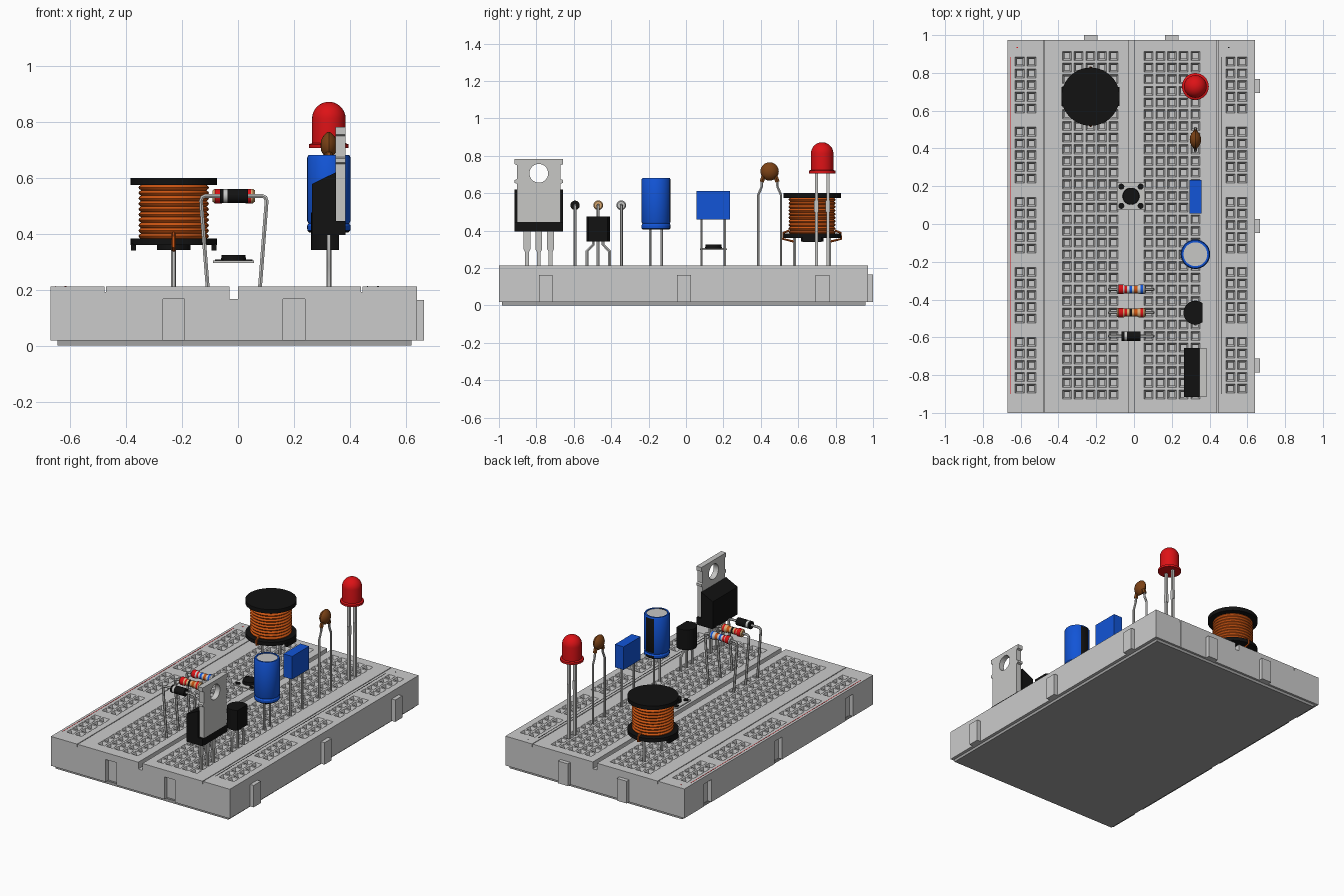
import bpy, bmesh, math
from mathutils import Matrix, Vector

if "Cube" in bpy.data.objects:
    bpy.data.objects.remove(bpy.data.objects["Cube"])


def mat(name, r, g, b):
    m = bpy.data.materials.new(name)
    m.diffuse_color = (r, g, b, 1)
    m.use_nodes = True
    m.node_tree.nodes["Principled BSDF"].inputs["Base Color"].default_value = m.diffuse_color
    return m


GREY = mat("board_grey", .6, .6, .6)
BASE = mat("backing_grey", .36, .36, .36)
BLACK = mat("black", .006, .006, .006)
RED = mat("red", .72, .006, .008)
BLUE = mat("blue", .006, .09, .68)
COPPER = mat("copper", .6, .09, .006)
BROWN = mat("brown", .2, .055, .008)
TAN = mat("tan", .7, .4, .17)
METAL = mat("metal", .57, .57, .56)


def finish(name, bm, mats):
    bmesh.ops.remove_doubles(bm, verts=bm.verts[:], dist=1e-5)
    bmesh.ops.recalc_face_normals(bm, faces=bm.faces[:])
    me = bpy.data.meshes.new(name)
    bm.to_mesh(me)
    bm.free()
    for m in mats:
        me.materials.append(m)
    o = bpy.data.objects.new(name, me)
    bpy.context.collection.objects.link(o)
    return o


def prism(name, pts, plane, a, b, m):
    """Outline in a plane, extruded from a to b along the remaining axis."""
    put = {"xz": lambda p, t: (p[0], t, p[1]), "yz": lambda p, t: (t, p[0], p[1]),
           "xy": lambda p, t: (p[0], p[1], t)}[plane]
    bm = bmesh.new()
    lo, hi = [[bm.verts.new(put(p, t)) for p in pts] for t in (a, b)]
    bm.faces.new(lo)
    bm.faces.new(hi)
    for i in range(len(pts)):
        j = (i + 1) % len(pts)
        bm.faces.new((lo[i], lo[j], hi[j], hi[i]))
    return finish(name, bm, [m])


def box(name, x0, x1, y0, y1, z0, z1, m):
    return prism(name, [(x0, y0), (x1, y0), (x1, y1), (x0, y1)], "xy", z0, z1, m)


def lathe(name, prof, loc, mats, idx=None, axis="z", n=32):
    """Revolve (radius, height) points; idx gives a material per segment."""
    bm = bmesh.new()
    rot = Matrix.Rotation(math.pi / 2, 4, "Y") if axis == "x" else Matrix()
    rings = [[bm.verts.new(Vector(loc) + rot @ Vector((r * math.cos(2 * math.pi * k / n),
              r * math.sin(2 * math.pi * k / n), h))) for k in range(n)] for r, h in prof]
    for s in range(len(prof) - 1):
        for k in range(n):
            j = (k + 1) % n
            f = bm.faces.new((rings[s][k], rings[s][j], rings[s + 1][j], rings[s + 1][k]))
            f.material_index = idx[s] if idx else 0
    return finish(name, bm, mats)


def tube(name, pts, r, m):
    cu = bpy.data.curves.new(name, "CURVE")
    cu.dimensions = "3D"
    cu.bevel_depth, cu.bevel_resolution, cu.use_fill_caps = r, 1, True
    sp = cu.splines.new("POLY")
    sp.points.add(len(pts) - 1)
    for p, q in zip(sp.points, pts):
        p.co = (*q, 1)
    cu.materials.append(m)
    o = bpy.data.objects.new(name, cu)
    bpy.context.collection.objects.link(o)
    bpy.ops.object.select_all(action="DESELECT")
    o.select_set(True)
    bpy.context.view_layer.objects.active = o
    bpy.ops.object.convert(target="MESH")


def cut(o, cutter):
    md = o.modifiers.new("cut", "BOOLEAN")
    md.operation, md.object, md.solver = "DIFFERENCE", cutter, "EXACT"
    bpy.context.view_layer.objects.active = o
    bpy.ops.object.modifier_apply(modifier="cut")
    bpy.data.objects.remove(cutter)


# Breadboard strips with funnel-shaped square sockets
P, YC, TOP, LOW = .0618, -.006, .212, .018


def strip(name, x0, x1, cols, rows):
    xs = [x0] + [c + s * .024 for c in cols for s in (-1, 1)] + [x1]
    ys = [-1.0] + [r + s * .024 for r in rows for s in (-1, 1)] + [.974]
    bm = bmesh.new()
    v = [[bm.verts.new((x, y, TOP)) for y in ys] for x in xs]
    for i in range(len(xs) - 1):
        for j in range(len(ys) - 1):
            ring = [v[i][j], v[i + 1][j], v[i + 1][j + 1], v[i][j + 1]]
            if i % 2 and j % 2:
                cx, cy = (xs[i] + xs[i + 1]) / 2, (ys[j] + ys[j + 1]) / 2
                for d in (.02, .1):
                    new = [bm.verts.new((cx + a * .014, cy + b * .014, TOP - d))
                           for a, b in ((-1, -1), (1, -1), (1, 1), (-1, 1))]
                    for k in range(4):
                        q = (k + 1) % 4
                        bm.faces.new((ring[k], ring[q], new[q], new[k]))
                    ring = new
            bm.faces.new(ring)
    edges = [e for e in bm.edges if e.is_boundary]
    ext = bmesh.ops.extrude_edge_only(bm, edges=edges)["geom"]
    for g in ext:
        if isinstance(g, bmesh.types.BMVert):
            g.co.z = LOW
    bmesh.ops.holes_fill(bm, edges=[e for e in bm.edges if e.is_boundary], sides=0)
    return finish(name, bm, [GREY])


main_rows = [YC + (i - 14.5) * P for i in range(30)]
rail_rows = [YC + g * 6 * P + k * P for g in range(-2, 3) for k in range(-2, 3)]
left_rail = strip("left_rail", -.67, -.478, (-.605, -.543), rail_rows)
left_half = strip("left_half", -.473, -.03, [-.015 - P * (5.5 - i) for i in range(5)], main_rows)
right_half = strip("right_half", 0, .44, [-.015 + P * (1.5 + i) for i in range(5)], main_rows)
strip("right_rail", .445, .64, (.511, .573), rail_rows)
box("centre_groove", -.03, 0, -1, .974, LOW, .167, GREY)
box("backing_sheet", -.645, .62, -.985, .96, 0, .02, BASE)
for x0 in (-.478, .44):
    box("seam_fill", x0, x0 + .005, -.999, .973, LOW, TOP - .02, GREY)

# Joining tabs (back, right) and matching slots (front, left)
for half, x in ((left_half, -.23), (right_half, .2)):
    box("back_tab", x - .036, x + .036, .97, 1.0, LOW, .165, GREY)
    cut(half, box("slot_cutter", x - .039, x + .039, -1.1, -.972, -.1, .166, GREY))
for y in (-.75, -.01, .73):
    box("side_tab", .635, .666, y - .037, y + .037, LOW, .163, GREY)
    cut(left_rail, box("slot_cutter", -.8, -.643, y - .039, y + .039, -.1, .166, GREY))

# Painted rail lines and marks
for x, mx, m in ((-.652, -.617, RED), (.463, .501, BLACK)):
    box("rail_line", x - .0015, x + .0015, -.9, .885, TOP, TOP + .001, m)
    box("rail_mark", mx - .004, mx + .004, .931, .936, TOP, TOP + .001, m)

# Axial parts: two resistors and a diode
X0, AX = -.015, .535
bar = [(0, -.076), (.02, -.076), (.026, -.068), (.026, -.042), (.021, -.034), (.021, -.022), (.021, -.01),
       (.021, .004), (.021, .016), (.021, .034), (.026, .042), (.026, .05), (.026, .062), (.026, .068),
       (.02, .076), (0, .076)]
bands = [0, 0, 0, 0, 1, 0, 2, 0, 3, 0, 0, 4, 0, 0, 0]
bands[2] = 1
lathe("tan_resistor", bar, (X0, YC - 7.5 * P, AX), [TAN, RED, BLACK, COPPER, RED], bands, "x", 20)
lathe("pale_resistor", bar, (X0, YC - 5.5 * P, AX), [METAL, RED, BLUE, COPPER, BLUE], bands, "x", 20)
lathe("diode", [(0, -.05), (.025, -.05), (.025, -.036), (.025, -.022), (.025, .05), (0, .05)],
      (X0, YC - 9.5 * P, AX), [BLACK, METAL], [0, 0, 1, 0, 0], "x", 20)
for k, e in ((5.5, .07), (7.5, .07), (9.5, .045)):
    for s in (-1, 1):
        y = YC - k * P
        tube("axial_lead", [(X0 + s * a, y, z) for a, z in
             ((e, AX), (.103, AX), (.113, .53), (.117, .518), (.116, .5), (.093, .2))], .008, METAL)

CX = .325
# Power transistor with drilled metal tab
ty = -.787
prism("power_body", [(.264, .396), (.384, .396), (.384, .445), (.35, .445), (.35, .62), (.264, .578)],
      "xz", ty - .13, ty + .13, BLACK)
half = [(.117, .445), (.117, .65), (.13, .655), (.13, .67), (.117, .675), (.117, .75), (.13, .755), (.13, .782)]
tab = prism("power_tab", [(ty + a, z) for a, z in half] + [(ty - a, z) for a, z in half[::-1]],
            "yz", .348, .384, METAL)
cut(tab, lathe("hole_cutter", [(0, .2), (.05, .2), (.05, .5), (0, .5)], (0, ty, .706), [METAL], axis="x"))
for s in (-1, 0, 1):
    y = ty + s * .063
    prism("power_leg", [(y - .018, .4), (y - .018, .3), (y - .01, .285), (y - .01, .2), (y + .01, .2),
                        (y + .01, .285), (y + .018, .3), (y + .018, .4)], "yz", CX - .006, CX + .006, METAL)

# Small transistor
ty = YC - 7.5 * P
arc = [math.radians(54 + 252 * i / 20) for i in range(21)]
prism("small_transistor", [(CX + .063 * math.cos(a), ty + .063 * math.sin(a)) for a in arc],
      "xy", .342, .476, BLACK)
for s in (-1, 0, 1):
    tube("transistor_leg", [(CX, ty + s * a, z) for a, z in
         ((.026, .36), (.026, .325), (.06, .29), (.06, .2))], .009, METAL)


def legs(name, yc, off, z):
    for s in (-1, 1):
        tube(name, [(CX, yc + s * off, z), (CX, yc + s * off, .2)], .0075, METAL)


# Electrolytic capacitor with a black stripe
can = lathe("round_capacitor", [(0, .405), (.07, .405), (.077, .412), (.078, .428), (.073, .437), (.078, .447),
            (.078, .672), (.073, .681), (.063, .681), (.063, .677), (0, .677)], (CX, -.16, 0),
            [BLUE, BLACK, METAL], [1, 1, 0, 0, 0, 0, 0, 0, 0, 2])
for p in can.data.polygons:
    if p.normal.y > .9:
        p.material_index = 1
legs("round_capacitor_leg", -.16, .031, .41)

# Film capacitor
box("film_capacitor", .293, .357, .056, .234, .46, .612, BLUE)
legs("film_capacitor_leg", .145, .062, .47)

# Push button
bx, by = -.016, .147
box("button_plate", bx - .073, bx + .073, by - .073, by + .073, .296, .304, METAL)
lathe("button_cap", [(0, .3), (.045, .3), (.043, .325), (0, .325)], (bx, by, 0), [BLACK])
for sx in (-1, 1):
    for sy in (-1, 1):
        lathe("button_rivet", [(0, .3), (.016, .3), (.016, .308), (0, .308)],
              (bx + sx * .051, by + sy * .051, 0), [BLACK], n=16)

# Ceramic disc capacitor
lathe("disc_capacitor", [(0, -.03), (.018, -.028), (.035, -.019), (.046, -.007), (.049, 0), (.046, .007),
      (.035, .019), (.018, .028), (0, .03)], (CX, .447, .716), [BROWN], axis="x")
for s in (-1, 1):
    tube("disc_shoulder", [(CX, .447 + s * a, z) for a, z in ((.02, .7), (.035, .682), (.042, .66))], .013, BROWN)
    tube("disc_leg", [(CX, .447 + s * a, z) for a, z in
         ((.041, .67), (.042, .635), (.061, .59), (.061, .2))], .0075, METAL)

# Indicator lamp
dome = [(.06 * math.cos(math.radians(a)), .812 + .06 * math.sin(math.radians(a))) for a in range(0, 91, 10)]
lathe("lamp", [(0, .706), (.071, .706), (.071, .72), (.06, .724)] + dome, (CX, .728, 0), [RED])
for s in (-1, 1):
    y = .728 + s * .031
    box("lamp_leg", CX - .008, CX + .008, y - .008, y + .008, .2, .71, METAL)
    box("lamp_leg_stop", CX - .008, CX + .008, y - .012, y + .012, .5, .56, METAL)

# Wound inductor
ix, iy = -.23, .674
lathe("coil_top", [(0, .574), (.154, .574), (.154, .6), (0, .6)], (ix, iy, 0), [BLACK], n=48)
lathe("coil_bottom", [(0, .342), (.06, .342), (.06, .36), (.154, .36), (.154, .384), (0, .384)],
      (ix, iy, 0), [BLACK], n=48)
wind = [(.117 + .009 * math.sin(math.pi * k / 4), .382 + .0193 * (t + k / 4)) for t in range(10) for k in range(4)]
lathe("coil_winding", [(0, .382)] + wind + [(.117, .575), (0, .575)], (ix, iy, 0), [COPPER])
for s in (-1, 1):
    box("coil_foot", *sorted((ix + s * .135, ix + s * .153)), iy - .05, iy + .05, .34, .365, BLACK)
    tube("coil_wire_end", [(ix, iy + s * a, z) for a, z in
         ((.122, .4), (.153, .388), (.155, .355), (.093, .34))], .007, COPPER)
    tube("coil_leg", [(ix, iy + s * .093, .362), (ix, iy + s * .093, .2)], .009, METAL)

# Smooth rounded surfaces, keep edges crisp
bpy.ops.object.select_all(action="SELECT")
bpy.context.view_layer.objects.active = can
bpy.ops.object.shade_smooth_by_angle(angle=math.radians(32))
